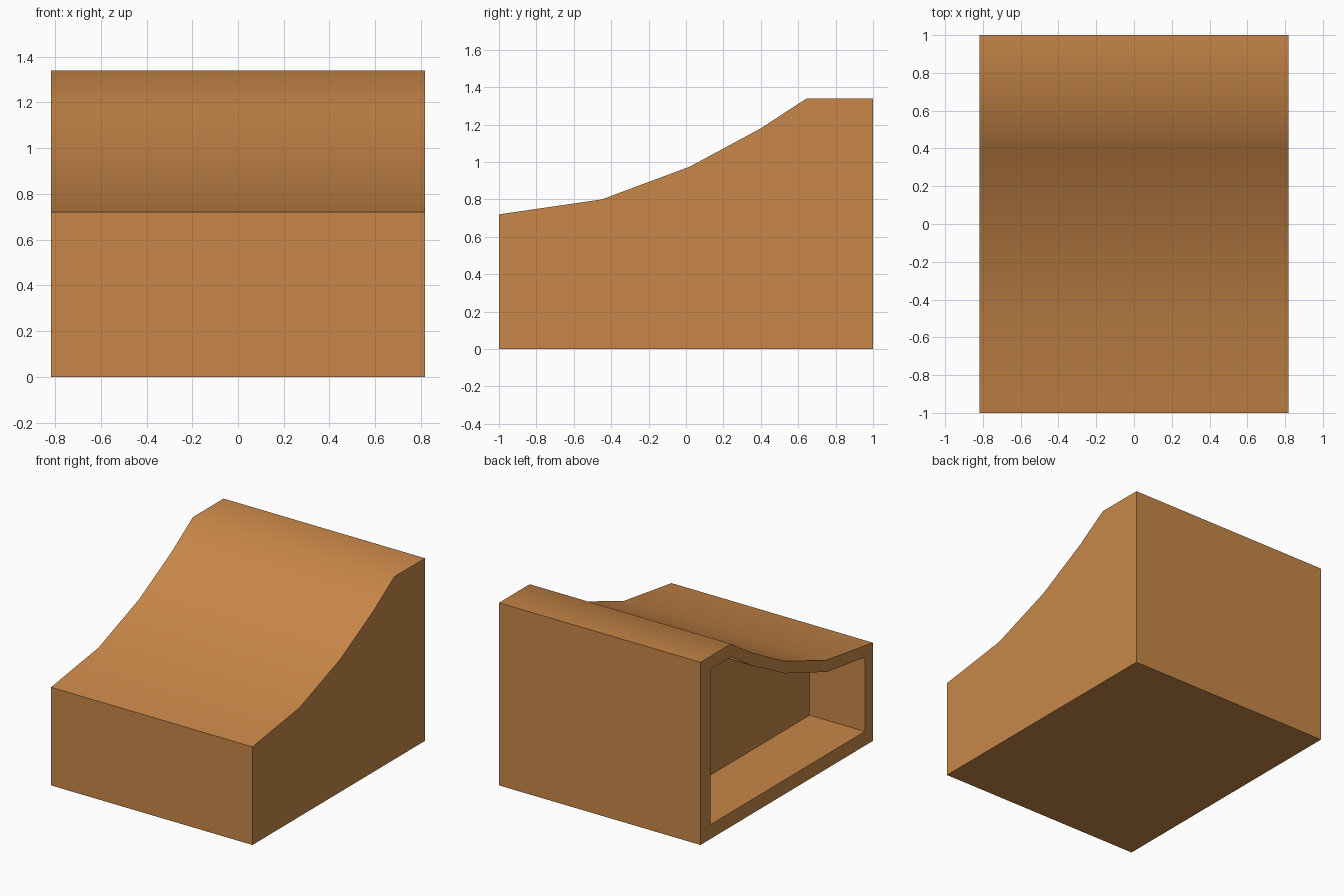
import bpy, bmesh, math

if "Cube" in bpy.data.objects:
    bpy.data.objects.remove(bpy.data.objects["Cube"])

HALF = 0.8175      # half width in x
POCKET = -0.37     # x of the pocket's closed end

# side profiles as (y, z): outer skin and matching inner pocket
outer = [(-1, 0), (-1, 0.72), (-0.45, 0.80), (0.02, 0.975),
         (0.40, 1.18), (0.645, 1.34), (1, 1.34), (1, 0)]
inner = [(-0.905, 0.105), (-0.905, 0.65), (-0.465, 0.71), (0.02, 0.885),
         (0.40, 1.085), (0.64, 1.243), (0.885, 1.243), (0.885, 0.105)]

mat = bpy.data.materials.new("warm brown")
mat.diffuse_color = (0.578, 0.242, 0.065, 1)
mat.use_nodes = True
mat.node_tree.nodes["Principled BSDF"].inputs["Base Color"].default_value = mat.diffuse_color

bm = bmesh.new()


def ring(points, x):
    return [bm.verts.new((x, y, z)) for y, z in points]


def bridge(a, b):
    n = len(a)
    for i in range(n):
        j = (i + 1) % n
        bm.faces.new((a[i], a[j], b[j], b[i]))


right = ring(outer, HALF)
left = ring(outer, -HALF)
mouth = ring(inner, -HALF)
back = ring(inner, POCKET)

# closed right side, outer skin, left rim, pocket walls, pocket end
bm.faces.new(right)
bridge(right, left)
bridge(left, mouth)
bridge(mouth, back)
bm.faces.new(back)
bmesh.ops.recalc_face_normals(bm, faces=bm.faces)

mesh = bpy.data.meshes.new("hollow_ramp")
bm.to_mesh(mesh)
bm.free()
mesh.materials.append(mat)
ramp = bpy.data.objects.new("hollow_ramp", mesh)
bpy.context.collection.objects.link(ramp)

# smooth the curved slope, keep the box edges sharp
bpy.context.view_layer.objects.active = ramp
ramp.select_set(True)
bpy.ops.object.shade_smooth_by_angle(angle=math.radians(40))
